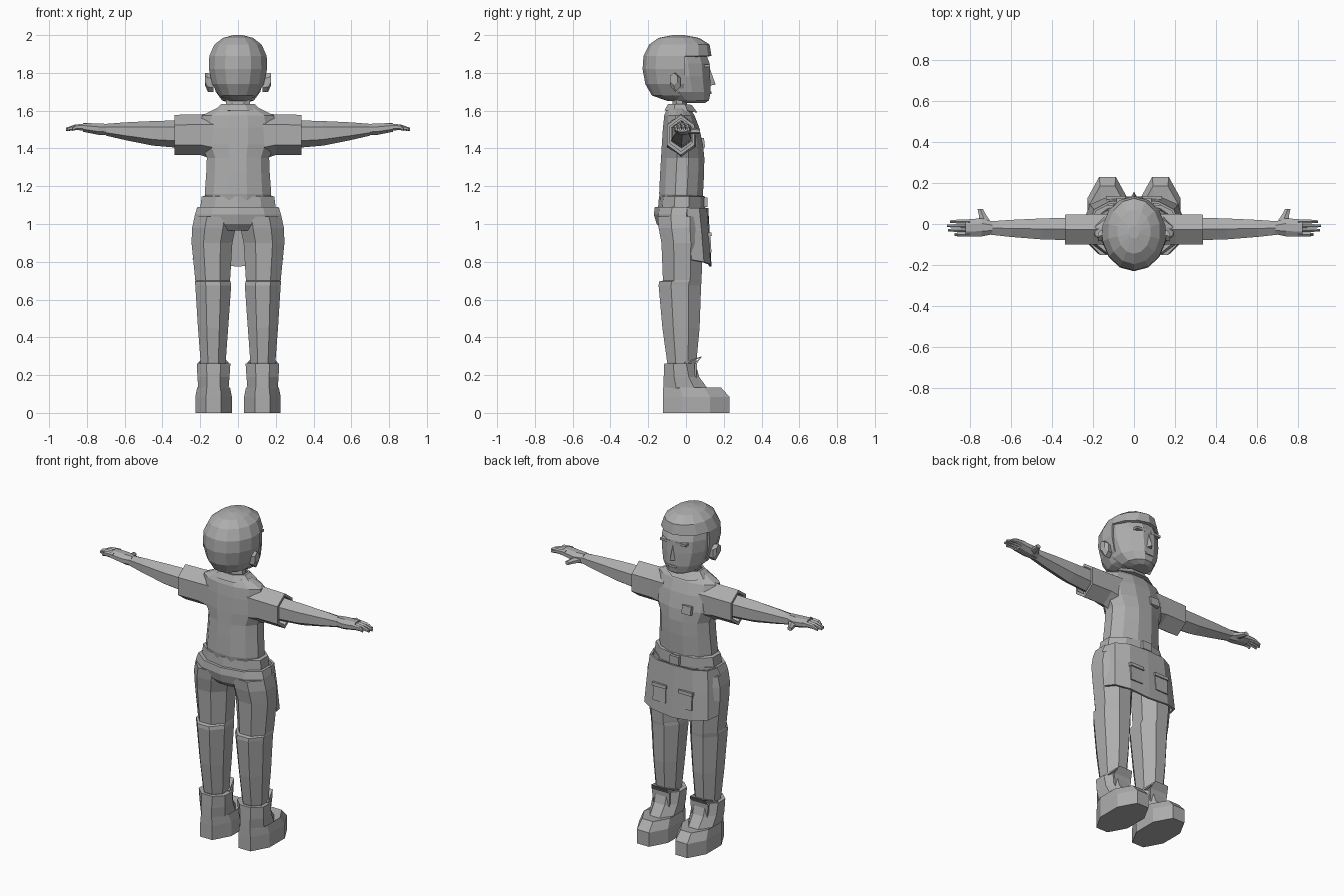
import bpy, bmesh, math
from mathutils import Vector

mat = bpy.data.materials.new("plain_grey")
mat.diffuse_color = (0.42, 0.42, 0.42, 1)


def finish(name, bm, mirror=False, thick=0):
    """Turn a bmesh into a flat shaded object, optionally mirrored or thickened."""
    bmesh.ops.recalc_face_normals(bm, faces=bm.faces)
    me = bpy.data.meshes.new(name)
    bm.to_mesh(me)
    bm.free()
    me.materials.append(mat)
    ob = bpy.data.objects.new(name, me)
    bpy.context.collection.objects.link(ob)
    if thick:
        m = ob.modifiers.new("thickness", 'SOLIDIFY')
        m.thickness = thick
        m.offset = -1
    if mirror:
        ob.modifiers.new("mirror", 'MIRROR')
    return ob


def loft(name, rings, sides=8, axis='z', turn=0.5, mirror=False, caps=True, cut=None, thick=0):
    """Skin rings of (position, a0, a1, b0, b1) along an axis."""
    bm = bmesh.new()
    angs = [2 * math.pi * (i + turn) / sides for i in range(sides)]
    ma = max(abs(math.cos(t)) for t in angs)
    mb = max(abs(math.sin(t)) for t in angs)
    rows = []
    for p, a0, a1, b0, b1 in rings:
        row = []
        for t in angs:
            a = (a0 + a1) / 2 + (a1 - a0) / 2 * math.cos(t) / ma
            b = (b0 + b1) / 2 + (b1 - b0) / 2 * math.sin(t) / mb
            row.append(bm.verts.new((a, b, p) if axis == 'z' else (p, a, b)))
        rows.append(row)
    for r, s in zip(rows, rows[1:]):
        for i in range(sides):
            j = (i + 1) % sides
            bm.faces.new((r[i], r[j], s[j], s[i]))
    if caps:
        bm.faces.new(rows[0])
    bm.faces.new(rows[-1])
    bm.normal_update()
    if cut:
        dead = [f for f in bm.faces if cut(f.calc_center_median())]
        bmesh.ops.delete(bm, geom=dead, context='FACES')
    return finish(name, bm, mirror, thick)


def sheet(name, rows, thick, mirror=False):
    """Grid of points skinned into a thin plate."""
    bm = bmesh.new()
    vs = [[bm.verts.new(p) for p in row] for row in rows]
    for r, s in zip(vs, vs[1:]):
        for i in range(len(r) - 1):
            bm.faces.new((r[i], r[i + 1], s[i + 1], s[i]))
    return finish(name, bm, mirror, thick)


def block(name, centre, size, tilt=0, mirror=False):
    bm = bmesh.new()
    bmesh.ops.create_cube(bm, size=1)
    bmesh.ops.scale(bm, vec=size, verts=bm.verts)
    ob = finish(name, bm)
    for v in ob.data.vertices:
        p = v.co.copy()
        c, s = math.cos(tilt), math.sin(tilt)
        v.co = Vector((p.x, p.y * c - p.z * s, p.y * s + p.z * c)) + Vector(centre)
    if mirror:
        ob.modifiers.new("mirror", 'MIRROR')
    return ob


def sym(z, w, y0, y1):
    return (z, -w, w, y0, y1)


# Head with face
loft("head", [sym(1.64, .045, -.01, .10), sym(1.655, .085, -.07, .122), sym(1.70, .118, -.13, .13),
              sym(1.78, .138, -.17, .128), sym(1.85, .142, -.19, .125), sym(1.89, .138, -.18, .11),
              sym(1.95, .10, -.13, .07)], 12)
# Hair shell, open around the face
loft("hair", [sym(1.652, .05, -.10, .06), sym(1.68, .10, -.18, .10), sym(1.74, .136, -.215, .12),
              sym(1.82, .154, -.23, .135), sym(1.89, .152, -.225, .135), sym(1.95, .125, -.195, .125),
              sym(1.985, .08, -.145, .07), sym(2.0, .025, -.07, -.01)], 14,
     cut=lambda c: c.z < 1.90 and c.y > 0.0, thick=.018)

# Nose, brow, lips
bm = bmesh.new()
n = [bm.verts.new(p) for p in ((0, .12, 1.84), (-.024, .115, 1.73), (.024, .115, 1.73), (0, .157, 1.738))]
for f in ((0, 1, 3), (0, 3, 2), (1, 2, 3), (0, 2, 1)):
    bm.faces.new([n[i] for i in f])
finish("nose", bm)
block("brow", (.05, .112, 1.837), (.07, .03, .014), mirror=True)
block("lips", (0, .125, 1.695), (.05, .018, .014))
# Ears
loft("ear", [(.13, -.075, -.035, 1.70, 1.79), (.16, -.08, -.03, 1.70, 1.80),
             (.175, -.085, -.045, 1.735, 1.80)], 6, 'x', mirror=True)

# Neck and collar
loft("neck", [sym(1.58, .068, -.075, .01), sym(1.68, .062, -.07, .0)], 8)
collar = loft("collar", [sym(1.60, .125, -.115, .06), sym(1.635, .088, -.095, .03), sym(1.635, .074, -.085, .02),
                         sym(1.60, .08, -.09, .03)], 8)
for v in collar.data.vertices:
    v.co.z -= .15 * max(0, v.co.y)

# Shirt body
loft("shirt", [sym(1.12, .172, -.135, .088), sym(1.16, .176, -.142, .09), sym(1.27, .168, -.137, .096),
               sym(1.35, .165, -.132, .097), sym(1.42, .195, -.128, .09), sym(1.51, .20, -.122, .07),
               sym(1.575, .19, -.115, .045), sym(1.615, .11, -.10, .02)], 12)
# Sleeves with open cuffs
loft("sleeve", [(.12, -.10, .05, 1.34, 1.59), (.20, -.10, .048, 1.365, 1.58), (.335, -.10, .045, 1.365, 1.578),
                (.335, -.086, .032, 1.385, 1.56), (.29, -.086, .032, 1.385, 1.56)], 6, 'x', mirror=True)
# Arms
loft("arm", [(.25, -.08, .03, 1.40, 1.55), (.335, -.078, .03, 1.405, 1.548), (.45, -.075, .027, 1.415, 1.545),
             (.60, -.063, .02, 1.445, 1.538), (.70, -.052, .013, 1.468, 1.53)], 6, 'x', mirror=True)
# Hands, fingers and thumbs
loft("palm", [(.69, -.05, .012, 1.47, 1.53), (.74, -.06, .028, 1.472, 1.532), (.82, -.062, .022, 1.488, 1.535)],
     8, 'x', mirror=True)
for i, tip in enumerate((.875, .905, .91, .895)):
    y = -.051 + i * .021
    loft("finger", [(.80, y - .01, y + .01, 1.495, 1.532), (.86, y - .009, y + .009, 1.497, 1.527),
                    (tip, y - .006, y + .006, 1.493, 1.510)], 6, 'x', mirror=True)
thumb = loft("thumb", [(0, -.028, .028, 1.477, 1.512), (.032, -.018, .018, 1.477, 1.508),
                       (.06, -.013, .013, 1.478, 1.503)], 6, 'x', mirror=True)
for v in thumb.data.vertices:
    t, w, z = v.co
    v.co = (.725 + w + t * .40, .01 + t * 1.05, z)

# Belt, buckle and trouser seat
loft("belt", [sym(1.08, .215, -.165, .10), sym(1.085, .20, -.148, .102), sym(1.145, .192, -.143, .10),
              sym(1.15, .176, -.135, .088)], 10)
block("buckle", (0, .10, 1.115), (.06, .03, .05))
loft("trouser_seat", [sym(.965, .215, -.12, .07), sym(1.00, .238, -.155, .085), sym(1.05, .228, -.17, .092),
                      sym(1.09, .215, -.165, .10)], 10)
# Trouser legs with a fold at the back of the knee
loft("trouser_leg", [(.24, .068, .195, -.09, .045), (.27, .065, .198, -.10, .055), (.45, .052, .212, -.125, .072),
                     (.675, .036, .226, -.145, .08), (.695, .04, .228, -.142, .082), (.70, .042, .226, -.122, .082),
                     (.90, .03, .246, -.13, .09), (.98, .012, .243, -.145, .09), (1.04, .005, .23, -.15, .09)],
     8, mirror=True)

# Apron wrapped around the front and sides
top = [(0, .118), (.12, .11), (.195, .07), (.218, 0)]
low = [(0, .135), (.135, .13), (.215, .095), (.24, .03)]
right = [[(x, y, 1.085) for x, y in top],
         [(x * .5 + u * .5, y * .5 + v * .5, .94 + .01 * i) for i, ((x, y), (u, v)) in enumerate(zip(top, low))],
         [(x, y, .775 + .012 * i) for i, (x, y) in enumerate(low)]]
sheet("apron", right, .012, mirror=True)
# Apron pockets with flaps, and chest pocket
block("apron_pocket", (.088, .125, .895), (.085, .014, .095), .06, mirror=True)
block("pocket_flap", (.088, .126, .945), (.095, .02, .02), .06, mirror=True)
block("chest_pocket", (-.07, .088, 1.43), (.06, .02, .05), .12)

# Boots: sole, toe, shaft and tongue
loft("boot", [(0, .032, .226, -.122, .23), (.085, .032, .226, -.122, .23), (.135, .042, .216, -.121, .185),
              (.128, .05, .21, -.12, .115), (.19, .045, .215, -.118, .07), (.262, .04, .218, -.115, .05)],
     8, mirror=True)
sheet("boot_tongue", [[(.075, .055, .17), (.18, .055, .17)], [(.07, .058, .262), (.19, .058, .262)],
                      [(.085, .085, .30), (.175, .085, .30)], [(.05, -.01, .268), (.21, -.01, .268)]], .012, True)
